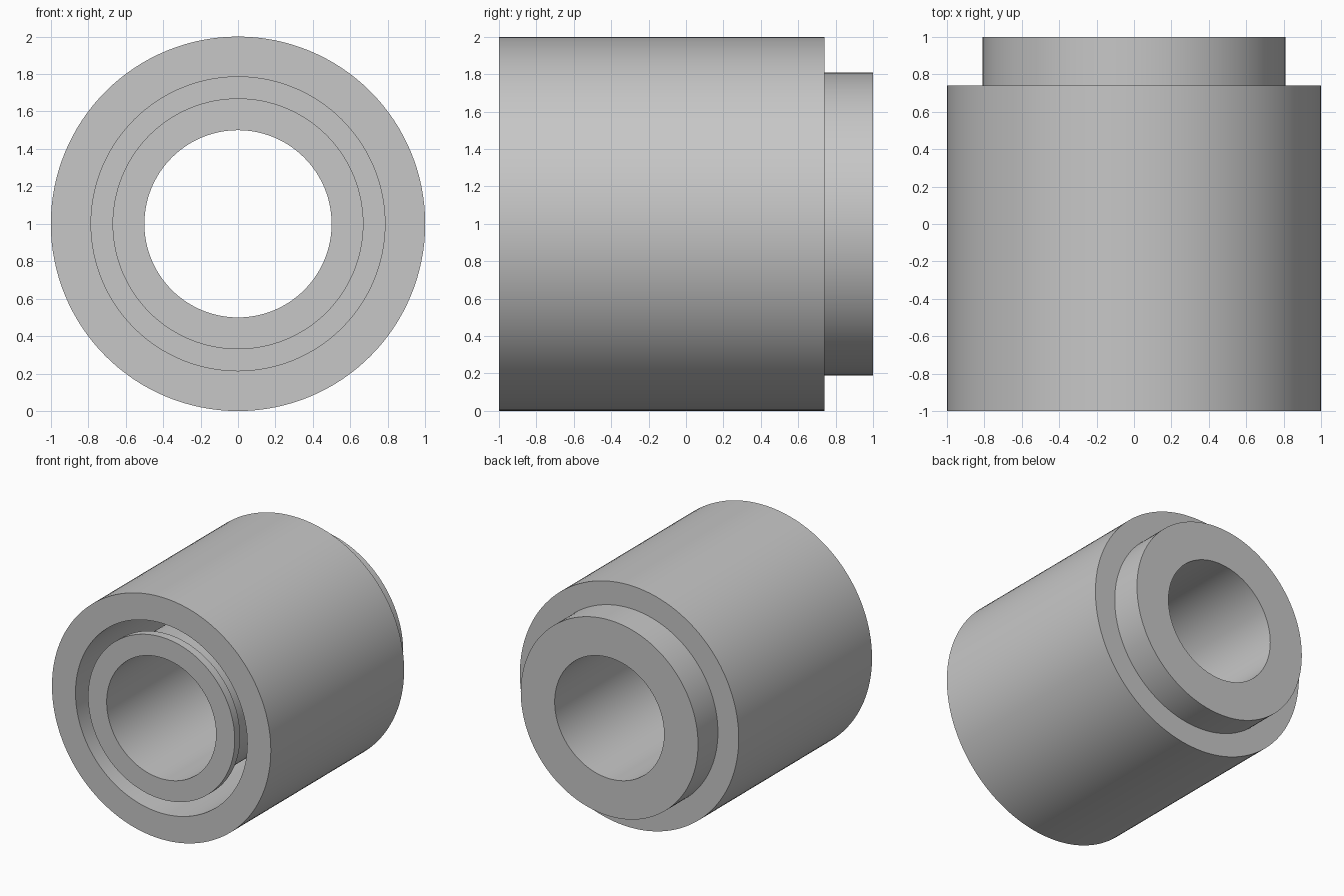
import bpy
import bmesh
import math
from mathutils import Vector

cube = bpy.data.objects.get("Cube")
if cube:
    bpy.data.objects.remove(cube, do_unlink=True)

# Single plain grey finish
grey = bpy.data.materials.new("light_grey")
grey.use_nodes = True
colour = (0.57, 0.57, 0.57, 1)
grey.diffuse_color = colour
grey.node_tree.nodes["Principled BSDF"].inputs["Base Color"].default_value = colour

SEGMENTS = 128
AXIS_HEIGHT = 1.0

# Main dimensions
front, shoulder, back = -1.0, 0.74, 1.0
outer_r, stub_r, bore_r = 1.0, 0.81, 0.5
cavity_r, lip_r, neck_r = 0.785, 0.67, 0.585
lip_back, cavity_floor = front + 0.07, 0.5


def revolve(name, profile):
    """Turn a closed (radius, y) profile around the y axis."""
    bm = bmesh.new()
    verts = [bm.verts.new((r, y, AXIS_HEIGHT)) for r, y in profile]
    edges = [bm.edges.new((a, b)) for a, b in zip(verts, verts[1:] + verts[:1])]
    bmesh.ops.spin(bm, geom=verts + edges, cent=Vector((0, 0, AXIS_HEIGHT)),
                   axis=Vector((0, 1, 0)), angle=math.tau,
                   steps=SEGMENTS, use_merge=True)
    bmesh.ops.remove_doubles(bm, verts=bm.verts[:], dist=0.0001)
    bmesh.ops.recalc_face_normals(bm, faces=bm.faces[:])
    mesh = bpy.data.meshes.new(name)
    bm.to_mesh(mesh)
    bm.free()
    mesh.materials.append(grey)
    obj = bpy.data.objects.new(name, mesh)
    bpy.context.collection.objects.link(obj)
    bpy.ops.object.select_all(action='DESELECT')
    obj.select_set(True)
    bpy.context.view_layer.objects.active = obj
    bpy.ops.object.shade_smooth_by_angle(angle=math.radians(30))
    return obj


# Outer shell, rear stub and lipped inner sleeve, turned as one body
revolve("bushing_body", [
    (outer_r, front), (outer_r, shoulder),          # outer wall
    (stub_r, shoulder), (stub_r, back),             # rear stub
    (bore_r, back), (bore_r, front),                # through bore
    (lip_r, front), (lip_r, lip_back),              # sleeve lip
    (neck_r, lip_back), (neck_r, cavity_floor),     # undercut neck
    (cavity_r, cavity_floor), (cavity_r, front),    # ring cavity
])
